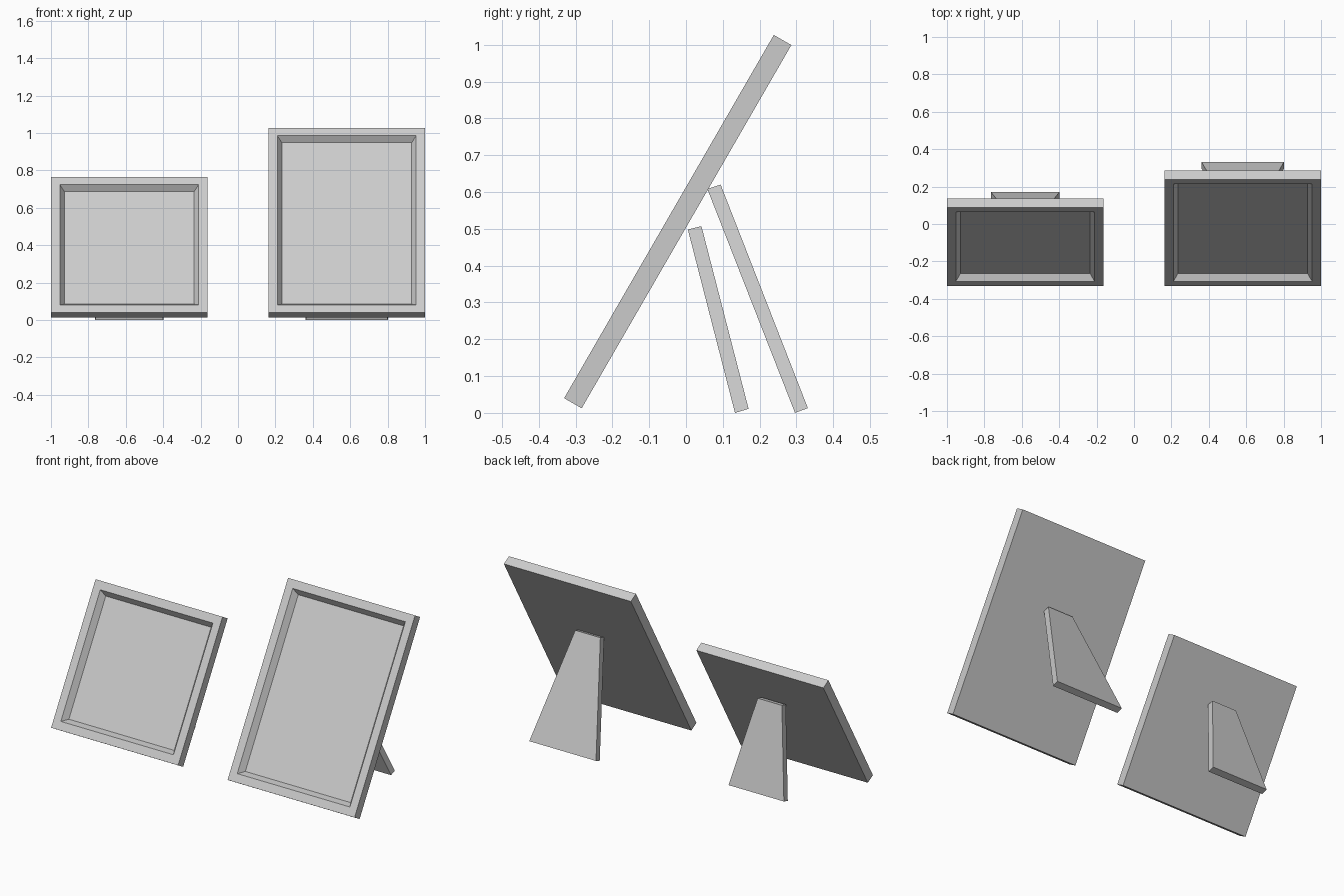
import bpy, bmesh, math
from mathutils import Matrix, Vector

if "Cube" in bpy.data.objects:
    bpy.data.objects.remove(bpy.data.objects["Cube"])

WIDTH, THICK = 0.837, 0.055


def finish(bm, name):
    bmesh.ops.recalc_face_normals(bm, faces=bm.faces)
    mesh = bpy.data.meshes.new(name)
    bm.to_mesh(mesh)
    bm.free()
    obj = bpy.data.objects.new(name, mesh)
    bpy.context.collection.objects.link(obj)
    return obj


def make_frame(name, cx, height):
    # leaning panel with a bevelled recess for the picture
    bm = bmesh.new()
    bmesh.ops.create_cube(bm, size=1)
    bmesh.ops.scale(bm, vec=(WIDTH, THICK, height), verts=bm.verts)
    bmesh.ops.translate(bm, vec=(0, THICK / 2, height / 2), verts=bm.verts)
    bm.normal_update()
    front = min(bm.faces, key=lambda f: f.calc_center_median().y)
    bmesh.ops.inset_individual(bm, faces=[front], thickness=0.067, depth=0)
    bmesh.ops.inset_individual(bm, faces=[front], thickness=0.034, depth=0)
    bm.normal_update()
    bmesh.ops.translate(bm, vec=(0, 0.034, 0), verts=front.verts)
    obj = finish(bm, name)
    obj.matrix_world = (Matrix.Translation((cx, -0.331, 0.04))
                        @ Matrix.Rotation(math.radians(-30), 4, 'X'))


def make_leg(name, cx, profile, bottom_w, top_w):
    # side profile runs top front, top back, bottom back, bottom front
    bm = bmesh.new()
    halves = [top_w / 2, top_w / 2, bottom_w / 2, bottom_w / 2]
    sides = [[bm.verts.new(Vector((cx + s * h, y, z)))
              for (y, z), h in zip(profile, halves)] for s in (-1, 1)]
    left, right = sides
    bm.faces.new(left)
    bm.faces.new(right[::-1])
    for i in range(4):
        j = (i + 1) % 4
        bm.faces.new((left[i], right[i], right[j], left[j]))
    finish(bm, name)


# small picture frame and its stand
make_frame("small_frame", -0.5815, 0.837)
make_leg("small_frame_stand", -0.5815,
         [(0.005, 0.498), (0.042, 0.507), (0.17, 0.011), (0.133, 0.0)], 0.365, 0.16)

# tall picture frame and its stand
make_frame("tall_frame", 0.5815, 1.139)
make_leg("tall_frame_stand", 0.5815,
         [(0.058, 0.608), (0.094, 0.62), (0.331, 0.013), (0.296, 0.0)], 0.44, 0.165)
